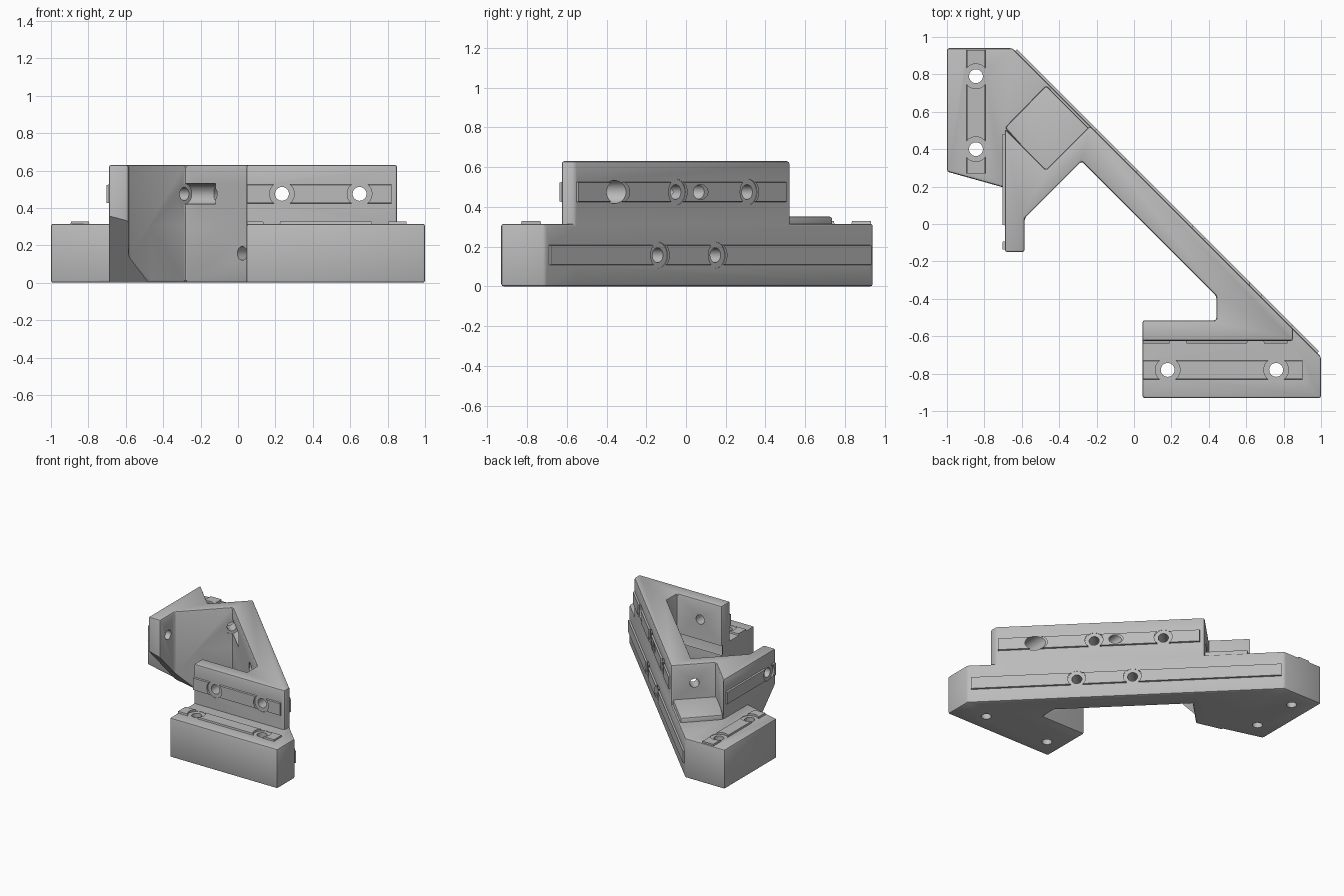
import bpy, bmesh, math
from mathutils import Vector, Matrix

if "Cube" in bpy.data.objects:
    bpy.data.objects.remove(bpy.data.objects["Cube"], do_unlink=True)

grey = bpy.data.materials.new("light grey")
grey.use_nodes = True
grey.diffuse_color = (0.5, 0.5, 0.5, 1)
grey.node_tree.nodes["Principled BSDF"].inputs["Base Color"].default_value = (0.5, 0.5, 0.5, 1)

TOP, STEP = 0.63, 0.315      # heights of the tall frame and the feet
RIB_Z, LOW_Z = 0.475, 0.157  # rib centre heights
BACK = Vector((1, 1, 0)).normalized()    # outward from the long slanted face
ALONG = Vector((1, -1, 0)).normalized()  # along the long slanted face
X, Y, Z = Vector((1, 0, 0)), Vector((0, 1, 0)), Vector((0, 0, 1))


def finish(name, bm):
    bmesh.ops.recalc_face_normals(bm, faces=bm.faces)
    mesh = bpy.data.meshes.new(name)
    bm.to_mesh(mesh)
    bm.free()
    mesh.materials.append(grey)
    ob = bpy.data.objects.new(name, mesh)
    bpy.context.collection.objects.link(ob)
    return ob


def prism(name, outline, z0, z1, bevel=0.012):
    bm = bmesh.new()
    base = bm.faces.new([bm.verts.new((x, y, z0)) for x, y in outline])
    out = bmesh.ops.extrude_face_region(bm, geom=[base])
    bmesh.ops.translate(bm, vec=(0, 0, z1 - z0),
                        verts=[g for g in out["geom"] if isinstance(g, bmesh.types.BMVert)])
    bmesh.ops.recalc_face_normals(bm, faces=bm.faces)
    if bevel:
        bmesh.ops.bevel(bm, geom=bm.edges[:], offset=bevel, segments=2,
                        profile=0.5, affect='EDGES')
    return finish(name, bm)


def rib(name, start, end, normal, width=0.108, height=0.013, sink=0.02):
    """Raised key strip lying on a face between two points."""
    start, end = Vector(start), Vector(end)
    u = (end - start).normalized()
    v = normal.cross(u)
    bm = bmesh.new()
    bmesh.ops.create_cube(bm, size=1)
    for p in bm.verts:
        up = p.co.z > 0
        taper = 0.88 if up else 1
        p.co = (start + (end - start) * (p.co.x + 0.5)
                + v * (p.co.y * width * taper) + normal * (height if up else -sink))
    return finish(name, bm)


def cylinder(start, end, radius):
    start, end = Vector(start), Vector(end)
    d = end - start
    bm = bmesh.new()
    rot = d.to_track_quat('Z', 'Y').to_matrix().to_4x4()
    bmesh.ops.create_cone(bm, cap_ends=True, segments=32, radius1=radius, radius2=radius,
                          depth=d.length, matrix=Matrix.Translation((start + end) / 2) @ rot)
    return finish("hole_cutter", bm)


def combine(target, tool, mode):
    mod = target.modifiers.new("combine", 'BOOLEAN')
    mod.operation, mod.object, mod.solver = mode, tool, 'EXACT'
    bpy.context.view_layer.objects.active = target
    bpy.ops.object.modifier_apply(modifier=mod.name)
    bpy.data.objects.remove(tool, do_unlink=True)


def bore(body, face_point, normal, depth, radius=0.037):
    """Bolt hole with a shallow round recess through the rib."""
    p = Vector(face_point)
    combine(body, cylinder(p - normal * 0.003, p + normal * 0.05, 0.066), 'DIFFERENCE')
    combine(body, cylinder(p + normal * 0.05, p - normal * depth, radius), 'DIFFERENCE')


def slant(y, z):
    return Vector((0.29 - y, y, z))


# Tall frame: side arm, slanted bar and front wall
body = prism("corner_bracket", [
    (-0.69, -0.15), (-0.585, -0.15), (-0.585, 0.03), (-0.28, 0.335), (0.44, -0.385),
    (0.44, -0.515), (0.045, -0.515), (0.045, -0.625), (0.85, -0.625), (0.85, -0.56),
    (-0.235, 0.525), (-0.47, 0.29), (-0.69, 0.51)], 0, TOP)

# Sloping underside of the side arm
wedge = prism("arm_wedge_cutter", [(0, -0.001), (-0.5, -0.001), (-0.5, 0.54)], -0.25, 0.2, 0)
wedge.data.transform(Matrix(((0, 0, 1, 0), (1, 0, 0, 0), (0, 1, 0, 0), (0, 0, 0, 1))))
wedge.data.transform(Matrix.Translation((-0.585, 0.165, 0)) @ Matrix.Rotation(-0.245, 4, 'Z'))
bm = bmesh.new()
bm.from_mesh(wedge.data)
bmesh.ops.recalc_face_normals(bm, faces=bm.faces)
bm.to_mesh(wedge.data)
bm.free()
combine(body, wedge, 'DIFFERENCE')

# Feet, corner shelf and pocket floor
parts = [
    prism("feet", [
        (-1, 0.94), (-0.65, 0.94), (1, -0.71), (1, -0.93), (0.045, -0.93), (0.045, -0.515),
        (0.44, -0.515), (0.44, -0.385), (-0.28, 0.335), (-0.48, 0.135), (-1, 0.28)], 0, STEP),
    prism("corner_shelf", [(-0.69, 0.515), (-0.47, 0.27), (-0.23, 0.5), (-0.47, 0.74)],
          0.2, 0.352),
    prism("pocket_floor", [(0.045, 0.06), (0.5, -0.39), (0.5, -0.55), (0.045, -0.55)],
          0.24, STEP - 0.002, 0),
    # Raised ribs
    rib("left_foot_rib", (-0.845, 0.27, STEP), (-0.845, 0.93, STEP), Z),
    rib("front_foot_rib", (0.047, -0.78, STEP), (0.9, -0.78, STEP), Z),
    rib("front_wall_rib", (0.047, -0.625, RIB_Z), (0.82, -0.625, RIB_Z), -Y),
    rib("arm_rib", (-0.69, -0.135, RIB_Z), (-0.69, 0.48, RIB_Z), -X),
    rib("upper_slant_rib", slant(-0.55, RIB_Z), slant(0.5, RIB_Z), BACK),
    rib("lower_slant_rib", slant(-0.69, LOW_Z), slant(0.925, LOW_Z), BACK),
]
for part in parts:
    combine(body, part, 'UNION')

# Bolt holes in the feet, the walls and the slanted bar
for x, y in [(-0.845, 0.79), (-0.845, 0.4), (0.18, -0.78), (0.76, -0.78)]:
    bore(body, (x, y, STEP), Z, 0.4)
for x, depth in [(0.235, 0.85), (0.65, 0.5)]:
    bore(body, (x, -0.625, RIB_Z), -Y, depth)
bore(body, (-0.69, -0.05, RIB_Z), -X, 0.2)
for y, z in [(-0.05, RIB_Z), (0.31, RIB_Z), (-0.14, LOW_Z), (0.15, LOW_Z)]:
    bore(body, slant(y, z), BACK, 0.22)

# Wide access bore on the slanted face and the tunnel through the inner corner
combine(body, cylinder((0.65, -0.5, RIB_Z), (0.65, -0.2, RIB_Z), 0.058), 'DIFFERENCE')
corner = Vector((-0.28, 0.325, RIB_Z))
combine(body, cylinder(corner - ALONG * 0.2, corner, 0.035), 'DIFFERENCE')
combine(body, cylinder(corner - ALONG * 0.01, corner + ALONG * 0.22, 0.056), 'DIFFERENCE')

bpy.ops.object.select_all(action='DESELECT')
body.select_set(True)
bpy.context.view_layer.objects.active = body
bpy.ops.object.shade_smooth_by_angle(angle=math.radians(30))
